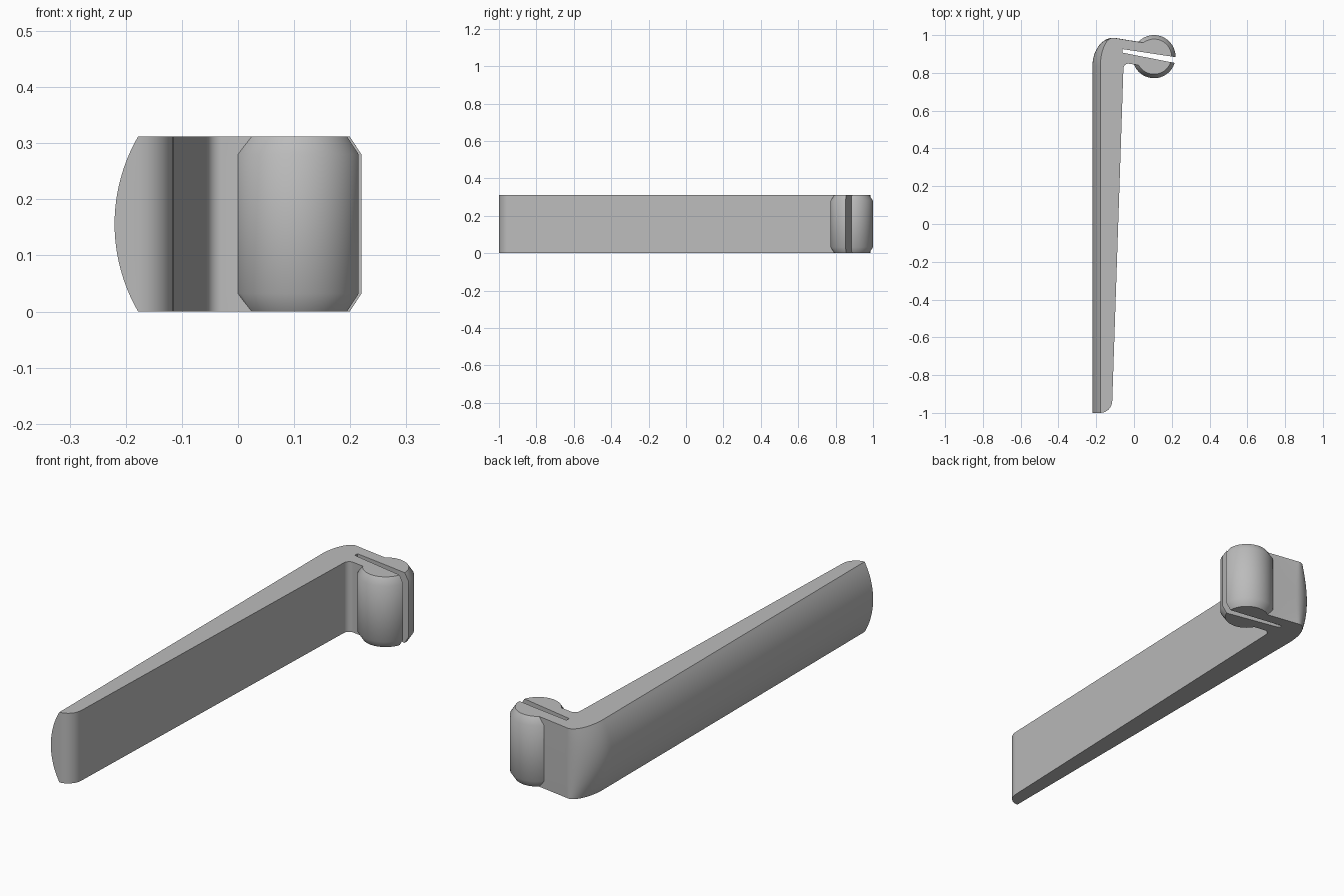
import bpy, bmesh
from math import sin, cos, pi, sqrt, radians

if "Cube" in bpy.data.objects:
    bpy.data.objects.remove(bpy.data.objects["Cube"])

HEIGHT = 0.312
grey = bpy.data.materials.new("plain grey")
grey.use_nodes = True
grey.diffuse_color = (0.5, 0.5, 0.5, 1)
grey.node_tree.nodes["Principled BSDF"].inputs["Base Color"].default_value = (0.5, 0.5, 0.5, 1)


def loft(name, layers):
    """Solid through a stack of (z, outline) layers."""
    bm = bmesh.new()
    rings = [[bm.verts.new((x, y, z)) for x, y in outline] for z, outline in layers]
    n = len(rings[0])
    for a, b in zip(rings, rings[1:]):
        for i in range(n):
            j = (i + 1) % n
            bm.faces.new((a[i], a[j], b[j], b[i]))
    bm.faces.new(rings[0])
    bm.faces.new(rings[-1])
    bmesh.ops.recalc_face_normals(bm, faces=bm.faces)
    mesh = bpy.data.meshes.new(name)
    bm.to_mesh(mesh)
    bm.free()
    mesh.materials.append(grey)
    obj = bpy.data.objects.new(name, mesh)
    bpy.context.collection.objects.link(obj)
    return obj


def combine(target, other, operation):
    mod = target.modifiers.new(operation.lower(), 'BOOLEAN')
    mod.object = other
    mod.operation = operation
    mod.solver = 'EXACT'
    bpy.context.view_layer.objects.active = target
    bpy.ops.object.modifier_apply(modifier=mod.name)
    bpy.data.objects.remove(other)


def arc(cx, cy, rx, ry, start, end, steps):
    angles = [radians(start + (end - start) * i / steps) for i in range(steps + 1)]
    return [(cx + rx * cos(a), cy + ry * sin(a)) for a in angles]


def lever_outline(outer_x):
    """Plan of the lever and its arm, with the outer side at outer_x."""
    tip = arc(-0.178, -0.935, 0.063, 0.065, -90, 0, 8)
    inner_corner = arc(-0.03, 0.823, 0.026, 0.026, 180, 90, 8)
    arm = [(0.1, 0.83), (0.1, 0.952)]
    outer_corner = arc(-0.11, 0.835, -0.11 - outer_x, 0.151, 80, 180, 18)
    return [(outer_x, -1)] + tip + inner_corner + arm + outer_corner


# Lever with a domed outer side
half, radius = HEIGHT / 2, 0.311
layers = []
for i in range(25):
    z = HEIGHT * i / 24
    bulge = sqrt(radius ** 2 - (z - half) ** 2)
    layers.append((z, lever_outline(0.091 - bulge)))
lever = loft("lever", layers)

# Chamfered round pin at the end of the arm
pin_profile = [(0, 0.093), (0.032, 0.114), (HEIGHT - 0.032, 0.114), (HEIGHT, 0.093)]
pin = loft("pin", [(z, arc(0.106, 0.886, r, r, 0, 354.375, 63)) for z, r in pin_profile])
combine(lever, pin, 'UNION')

# Tapered slot through pin and arm
slot = [(-0.061, 0.907), (0.25, 0.846), (0.25, 0.879), (-0.061, 0.926)]
slot_cutter = loft("slot_cutter", [(-0.1, slot), (HEIGHT + 0.1, slot)])
slot_cutter.hide_render = True
combine(lever, slot_cutter, 'DIFFERENCE')

lever.name = "lever_with_split_pin"
bpy.ops.object.select_all(action='DESELECT')
lever.select_set(True)
bpy.context.view_layer.objects.active = lever
bpy.ops.object.shade_smooth_by_angle(angle=radians(40))
